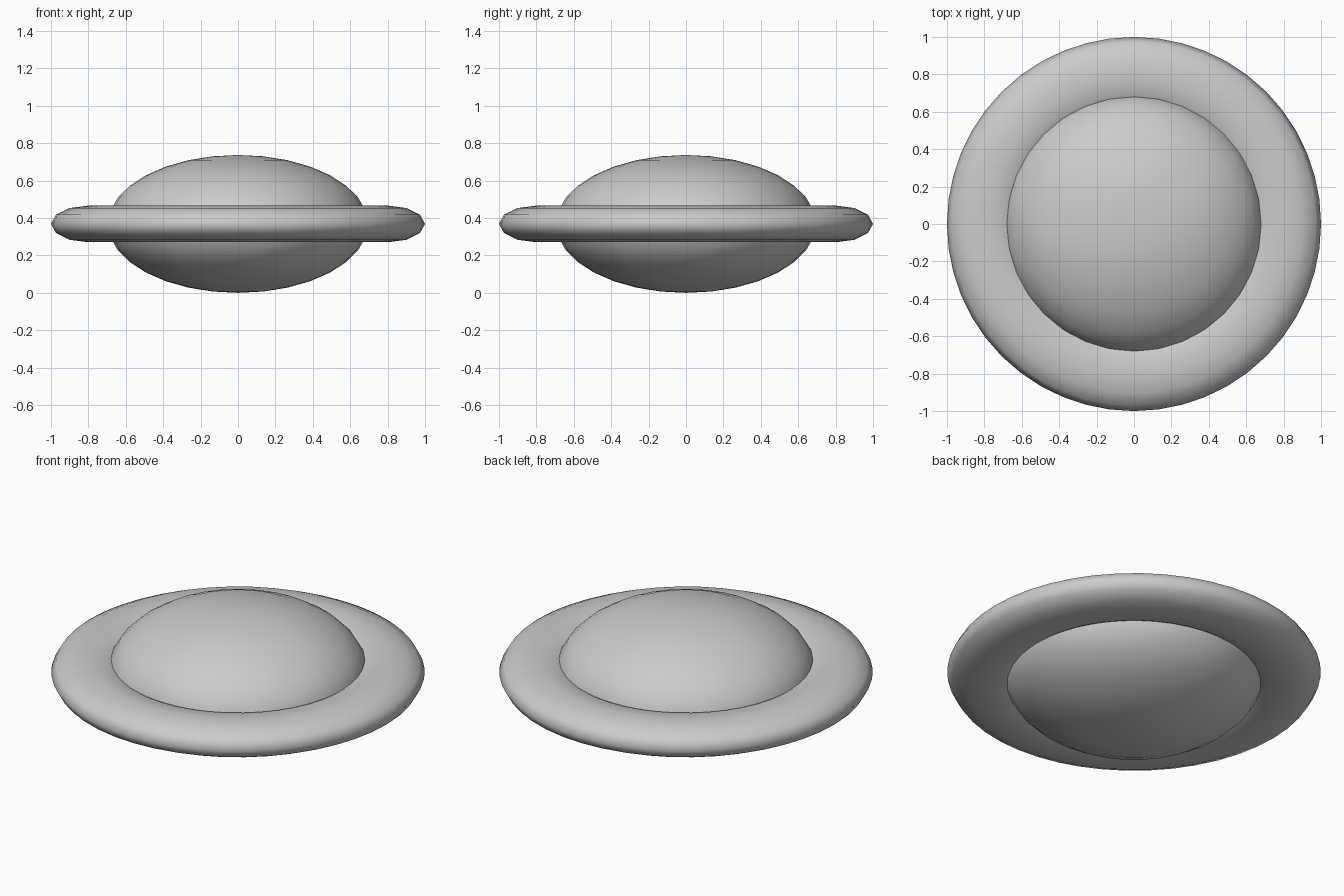
import bpy

if "Cube" in bpy.data.objects:
    bpy.data.objects.remove(bpy.data.objects["Cube"])

MID_Z = 0.3685


def finish(name, scale):
    obj = bpy.context.object
    obj.name = name
    obj.scale = scale
    bpy.ops.object.transform_apply(location=False, rotation=False, scale=True)
    bpy.ops.object.shade_smooth()
    return obj


# Flattened central body
bpy.ops.mesh.primitive_uv_sphere_add(segments=32, ring_count=16, radius=1, location=(0, 0, MID_Z))
finish("saucer_body", (0.695, 0.695, MID_Z))

# Flattened outer ring
bpy.ops.mesh.primitive_torus_add(major_radius=0.8, minor_radius=0.2, major_segments=48,
                                 minor_segments=12, location=(0, 0, MID_Z))
finish("outer_ring", (1, 1, 0.49))
